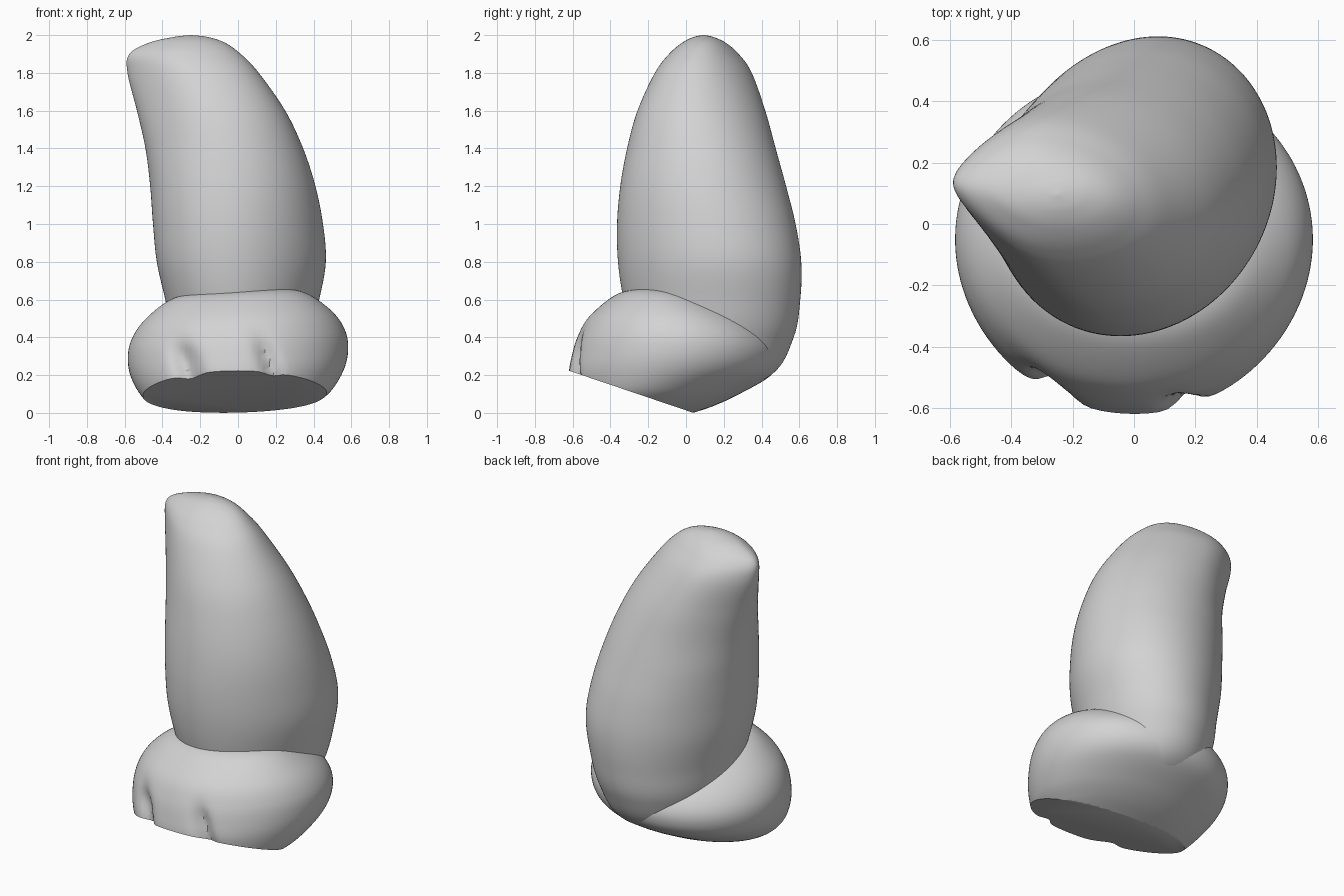
import bpy, bmesh, math
from mathutils import Vector

cube = bpy.data.objects.get("Cube")
if cube:
    bpy.data.objects.remove(cube, do_unlink=True)

grey = bpy.data.materials.new("plain grey")
grey.use_nodes = True
colour = (0.65, 0.65, 0.65, 1)
grey.diffuse_color = colour
grey.node_tree.nodes["Principled BSDF"].inputs["Base Color"].default_value = colour

SEGMENTS, STEPS = 128, 8


def smooth_levels(levels):
    """Interpolate a short list of levels with a Catmull-Rom spline."""
    result = []
    last = len(levels) - 1
    for i in range(last):
        quad = [levels[max(0, min(last, i + k))] for k in (-1, 0, 1, 2)]
        for s in range(STEPS):
            t = s / STEPS
            result.append([
                b + t / 2 * (c - a + t * (2 * a - 5 * b + 4 * c - d + t * (3 * (b - c) + d - a)))
                for a, b, c, d in zip(*quad)])
    result.append(levels[-1])
    return result


def loft(bm, levels, section):
    """Skin closed horizontal sections and cap both ends."""
    rings = []
    for level in smooth_levels(levels):
        rings.append([bm.verts.new(section(level, 2 * math.pi * k / SEGMENTS))
                      for k in range(SEGMENTS)])
    for low, high in zip(rings, rings[1:]):
        for k in range(SEGMENTS):
            n = (k + 1) % SEGMENTS
            bm.faces.new((low[k], low[n], high[n], high[k]))
    bm.faces.new(rings[0][::-1])
    bm.faces.new(rings[-1])


def finish(bm, name):
    bmesh.ops.recalc_face_normals(bm, faces=bm.faces)
    mesh = bpy.data.meshes.new(name)
    bm.to_mesh(mesh)
    bm.free()
    obj = bpy.data.objects.new(name, mesh)
    bpy.context.collection.objects.link(obj)
    mesh.materials.append(grey)
    bpy.ops.object.select_all(action="DESELECT")
    obj.select_set(True)
    bpy.context.view_layer.objects.active = obj
    bpy.ops.object.shade_smooth_by_angle(angle=math.radians(40))


def leg_section(level, angle):
    z, left, right, front, back, skew, pinch = level
    c, s = math.cos(angle), math.sin(angle + skew)
    narrow = 1 - pinch * max(0, -c) ** 2
    tilt = -math.sin(skew) * max(0, -c)
    half = (back - front) / 2
    y = (front + back) / 2 + half * (tilt + (s - tilt) * narrow)
    return ((left + right) / 2 + (right - left) / 2 * c, y, z)


def foot_section(level, angle):
    z, half_x, front, back = level
    x = half_x * math.cos(angle)
    y = (front + back) / 2 + (back - front) / 2 * math.sin(angle)
    # slanting creases between the toes
    if math.sin(angle) < 0:
        fade = 1 / (1 + math.exp((z - 0.36) * 30))
        for crease, depth, width in ((-0.25, 0.07, 0.06), (0.18, 0.05, 0.045)):
            offset = x - crease + 0.3 * (z - 0.2)
            y += depth * fade * math.exp(-(offset / width) ** 2)
    return (x, y, z + 0.05 * x)


# Leg: z, left, right, front, back, skew, pinch
bm = bmesh.new()
loft(bm, [
    (0.06, -0.1, 0.1, -0.05, 0.12, 0.1, 0),
    (0.2, -0.25, 0.28, -0.15, 0.45, 0.1, 0),
    (0.4, -0.34, 0.38, -0.27, 0.57, 0.1, 0),
    (0.6, -0.385, 0.43, -0.33, 0.605, 0.13, 0),
    (0.8, -0.43, 0.465, -0.36, 0.61, 0.13, 0),
    (1.0, -0.45, 0.45, -0.365, 0.58, 0.1, 0),
    (1.2, -0.465, 0.41, -0.348, 0.53, 0.05, 0),
    (1.4, -0.49, 0.345, -0.312, 0.475, 0, 0.1),
    (1.6, -0.535, 0.25, -0.257, 0.42, -0.08, 0.25),
    (1.8, -0.585, 0.11, -0.165, 0.35, -0.17, 0.38),
    (1.9, -0.575, 0.015, -0.09, 0.28, -0.17, 0.38),
    (1.96, -0.47, -0.07, -0.02, 0.21, -0.12, 0.25),
    (1.99, -0.34, -0.16, 0.04, 0.145, 0, 0),
    (2.0, -0.255, -0.245, 0.09, 0.1, 0, 0)], leg_section)
finish(bm, "leg")

# Foot: z, half width, front, back
bm = bmesh.new()
loft(bm, [
    (0, 0.36, -0.5, 0.03),
    (0.04, 0.43, -0.56, 0.15),
    (0.1, 0.5, -0.6, 0.28),
    (0.2, 0.56, -0.62, 0.45),
    (0.3, 0.583, -0.605, 0.5),
    (0.4, 0.57, -0.575, 0.47),
    (0.5, 0.51, -0.52, 0.36),
    (0.6, 0.39, -0.41, 0.16),
    (0.64, 0.28, -0.33, 0.03),
    (0.645, 0.15, -0.25, -0.05)], foot_section)

# Slanted sole, cut flat from the toes down to the middle
cut = bmesh.ops.bisect_plane(
    bm, geom=bm.verts[:] + bm.edges[:] + bm.faces[:],
    plane_co=Vector((0, 0.04, 0)), plane_no=Vector((0, -0.22, -0.65)), clear_outer=True)
rim = [e for e in cut["geom_cut"] if isinstance(e, bmesh.types.BMEdge)]
bmesh.ops.holes_fill(bm, edges=rim, sides=0)
finish(bm, "foot")
